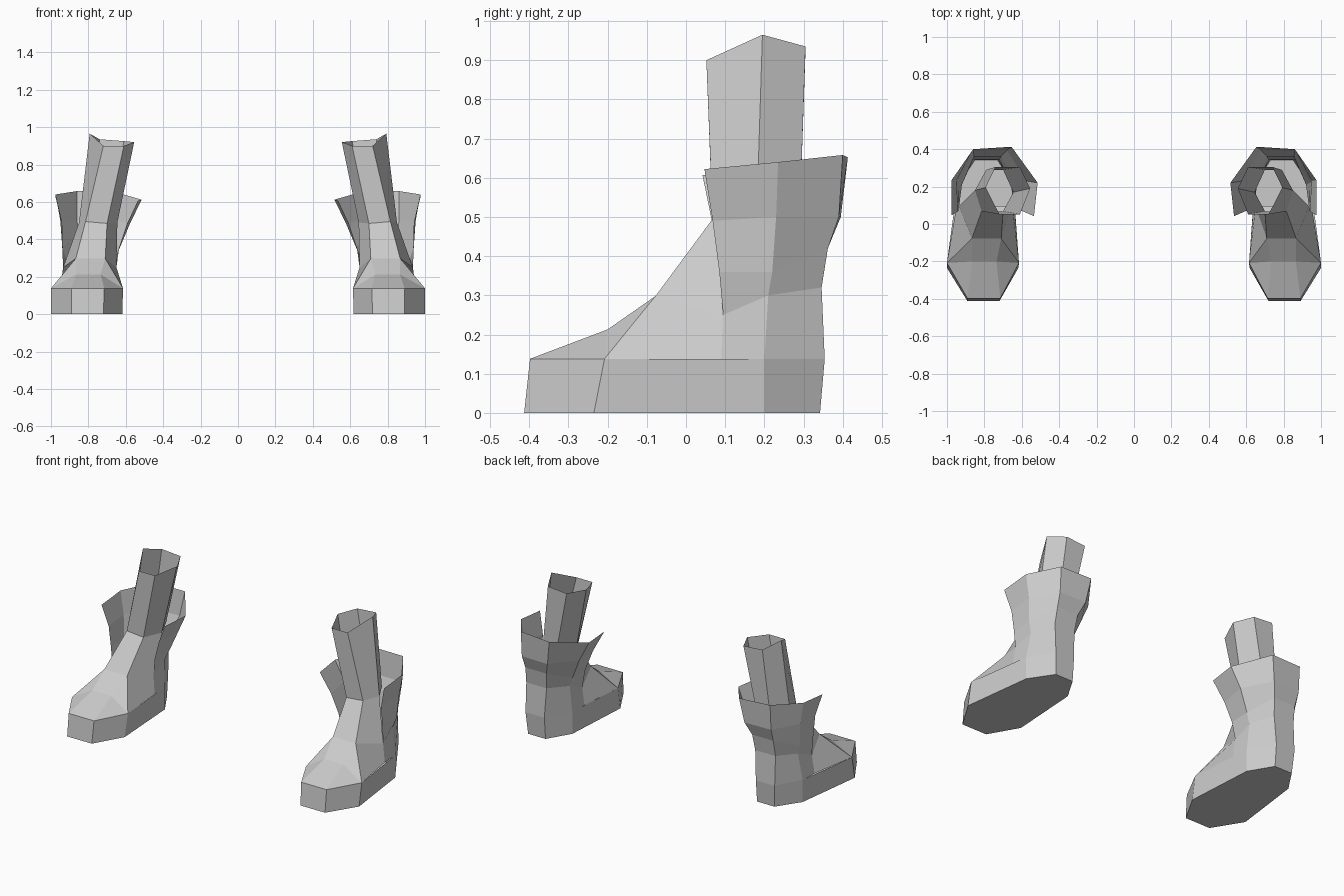
import bpy, bmesh

grey = bpy.data.materials.new("plain grey")
grey.diffuse_color = (0.6, 0.6, 0.6, 1)


def make_part(name, rings, closed=True, cap_start=False, extra=None):
    """Loft rings of equal length, then mirror the part to the other foot."""
    bm = bmesh.new()
    rows = [[bm.verts.new(p) for p in ring] for ring in rings]
    n = len(rows[0])
    for a, b in zip(rows, rows[1:]):
        for i in range(n if closed else n - 1):
            j = (i + 1) % n
            bm.faces.new((a[i], a[j], b[j], b[i]))
    if cap_start:
        bm.faces.new(rows[0][::-1])
    mesh = bpy.data.meshes.new(name)
    bm.to_mesh(mesh)
    bm.free()
    mesh.materials.append(grey)
    obj = bpy.data.objects.new(name, mesh)
    bpy.context.collection.objects.link(obj)
    mirror = obj.modifiers.new("other_foot", 'MIRROR')
    mirror.use_mirror_merge = False
    return obj


# Sole: eight-sided slab, counter-clockwise from the toe, open on top
sole_low = [(0.72, -0.413), (0.89, -0.413), (1.0, -0.235), (0.945, 0.2),
            (0.85, 0.342), (0.73, 0.342), (0.645, 0.2), (0.618, -0.235)]
sole_high = [(0.715, -0.398), (0.89, -0.398), (1.0, -0.208), (0.945, 0.2),
             (0.86, 0.354), (0.73, 0.354), (0.645, 0.2), (0.615, -0.208)]
make_part("sole", [[(x, y, 0) for x, y in sole_low],
                   [(x, y, 0.138) for x, y in sole_high]], cap_start=True)

# Foot upper: strips across the foot from toe to shin, ending at the ankle
make_part("foot_upper", [
    [(0.615, -0.208, 0.138), (0.715, -0.398, 0.138),
     (0.89, -0.398, 0.138), (1.0, -0.208, 0.138)],
    [(0.615, -0.208, 0.138), (0.735, -0.2, 0.213),
     (0.865, -0.2, 0.213), (1.0, -0.208, 0.138)],
    [(0.615, -0.208, 0.138), (0.71, -0.078, 0.298),
     (0.867, -0.078, 0.298), (1.0, -0.208, 0.138)],
    [(0.638, 0.09, 0.138), (0.65, 0.095, 0.25),
     (0.935, 0.095, 0.25), (0.95, 0.09, 0.138)],
], closed=False)

# Shin: front panel and its side cheeks, rising from the foot to the leg
make_part("shin", [
    [(0.65, 0.095, 0.25), (0.71, -0.078, 0.298),
     (0.867, -0.078, 0.298), (0.935, 0.095, 0.25)],
    [(0.645, 0.17, 0.49), (0.70, 0.068, 0.485),
     (0.815, 0.068, 0.495), (0.85, 0.18, 0.49)],
], closed=False)

# Leg: open six-sided tube leaning inwards
make_part("leg", [
    [(0.70, 0.068, 0.485), (0.815, 0.068, 0.495), (0.85, 0.18, 0.49),
     (0.79, 0.29, 0.49), (0.70, 0.29, 0.49), (0.645, 0.17, 0.49)],
    [(0.61, 0.052, 0.90), (0.72, 0.052, 0.90), (0.793, 0.195, 0.965),
     (0.74, 0.305, 0.935), (0.61, 0.305, 0.925), (0.555, 0.19, 0.92)],
])

# Collar: flared sheet around the heel, open at the front
make_part("collar", [
    [(0.95, 0.09, 0.138), (0.945, 0.2, 0.136), (0.86, 0.354, 0.136),
     (0.73, 0.354, 0.136), (0.645, 0.2, 0.136), (0.638, 0.09, 0.138)],
    [(0.935, 0.095, 0.25), (0.92, 0.21, 0.30), (0.86, 0.346, 0.32),
     (0.72, 0.346, 0.32), (0.655, 0.21, 0.30), (0.65, 0.095, 0.25)],
    [(0.937, 0.085, 0.36), (0.94, 0.22, 0.36), (0.855, 0.362, 0.42),
     (0.71, 0.362, 0.42), (0.63, 0.22, 0.36), (0.635, 0.085, 0.36)],
    [(0.94, 0.068, 0.49), (0.95, 0.23, 0.50), (0.86, 0.39, 0.50),
     (0.68, 0.395, 0.50), (0.575, 0.23, 0.49), (0.595, 0.068, 0.48)],
    [(0.975, 0.047, 0.622), (0.975, 0.235, 0.64), (0.86, 0.40, 0.658),
     (0.655, 0.413, 0.652), (0.515, 0.22, 0.612), (0.535, 0.042, 0.607)],
], closed=False)

# Fold the coincident corners of the foot upper into clean triangles
for obj in bpy.data.objects:
    bm = bmesh.new()
    bm.from_mesh(obj.data)
    bmesh.ops.remove_doubles(bm, verts=bm.verts[:], dist=0.001)
    bm.to_mesh(obj.data)
    bm.free()
